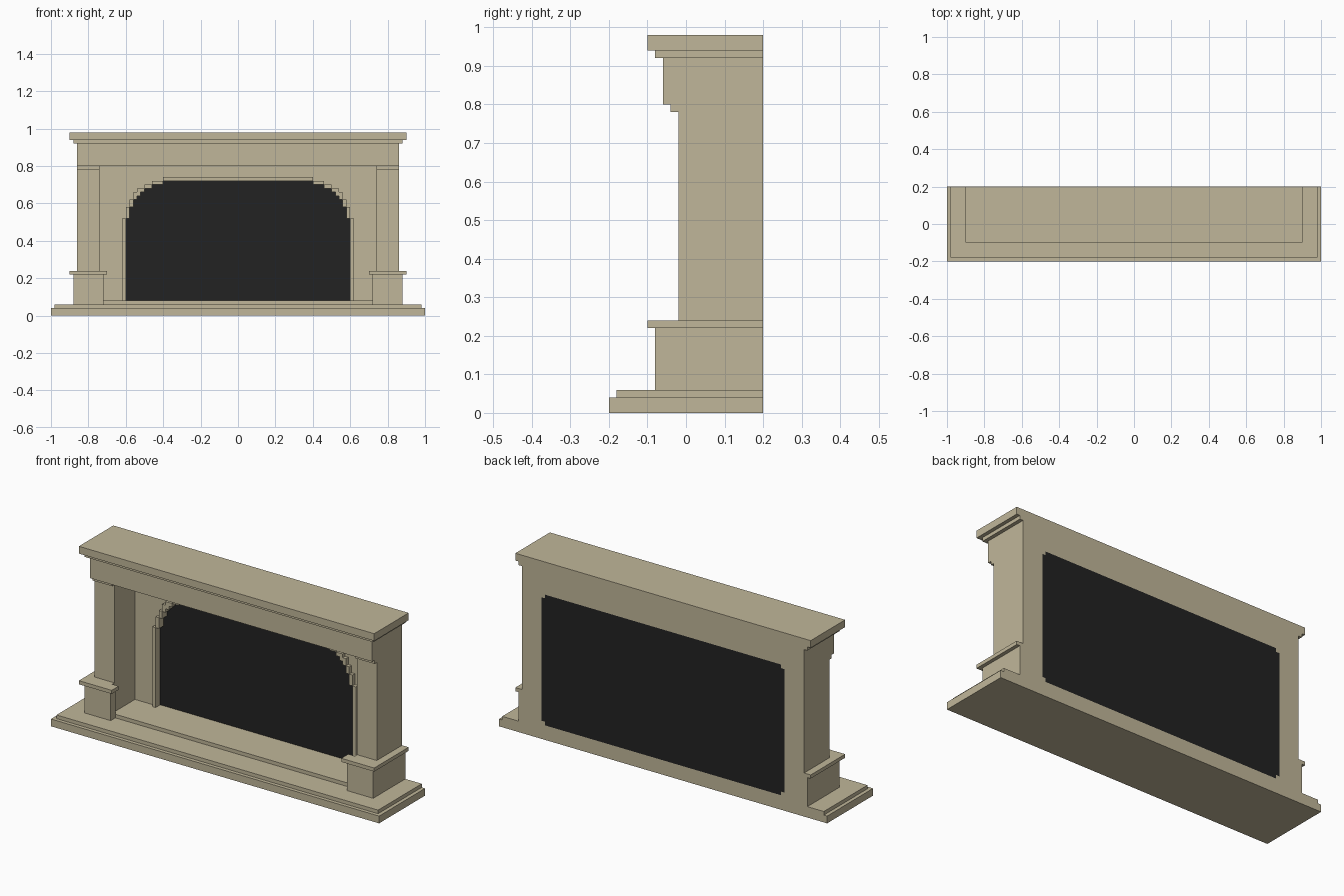
import bpy, bmesh, math

cube = bpy.data.objects.get("Cube")
if cube:
    bpy.data.objects.remove(cube, do_unlink=True)


def material(name, rgb):
    m = bpy.data.materials.new(name)
    m.use_nodes = True
    m.diffuse_color = (*rgb, 1)
    m.node_tree.nodes["Principled BSDF"].inputs["Base Color"].default_value = (*rgb, 1)
    return m


STONE = material("pale_stone", (0.53, 0.47, 0.32))
SOOT = material("soot_black", (0.016, 0.016, 0.016))
U = 0.02      # block size used for every step
BACK = 0.20   # common rear plane


def finish(name, bm, mat):
    bmesh.ops.recalc_face_normals(bm, faces=bm.faces[:])
    mesh = bpy.data.meshes.new(name)
    bm.to_mesh(mesh)
    bm.free()
    mesh.materials.append(mat)
    ob = bpy.data.objects.new(name, mesh)
    bpy.context.collection.objects.link(ob)
    return ob


def add_box(bm, x, y, z):
    verts = bmesh.ops.create_cube(bm, size=1)["verts"]
    for v in verts:
        v.co = [lo + (c + 0.5) * (hi - lo) for c, (lo, hi) in zip(v.co, (x, y, z))]


def boxes(name, spans, mat=STONE):
    bm = bmesh.new()
    for x, y, z in spans:
        add_box(bm, x, y, z)
    return finish(name, bm, mat)


def prism(name, outline, axis, lo, hi, mat=STONE):
    """Extrude a 2D outline along y (outline in x, z) or z (outline in x, y)."""
    bm = bmesh.new()
    place = (lambda a, b: (a, lo, b)) if axis == "y" else (lambda a, b: (a, b, lo))
    face = bm.faces.new([bm.verts.new(place(a, b)) for a, b in outline])
    new = bmesh.ops.extrude_face_region(bm, geom=[face])["geom"]
    for v in new:
        if isinstance(v, bmesh.types.BMVert):
            v.co["xyz".index(axis)] = hi
    return finish(name, bm, mat)


def mirrored(pts):
    return [(-a, b) for a, b in reversed(pts)]


# Full-width slabs: name, half width, front y, bottom z, top z
for name, w, front, z0, z1 in (
    ("base_slab", 1.00, -0.20, 0.00, 0.04),
    ("base_step", 0.98, -0.18, 0.04, 0.06),
    ("hearth", 0.74, -0.04, 0.06, 0.08),
    ("frieze", 0.86, -0.06, 0.80, 0.92),
    ("cornice", 0.88, -0.08, 0.92, 0.94),
    ("mantel_shelf", 0.90, -0.10, 0.94, 0.98),
):
    boxes(name, [((-w, w), (front, BACK), (z0, z1))])

# Side pillars with plinth, plinth cap and capital
for side, s in (("left", 1), ("right", -1)):
    def span(a, b):
        return tuple(sorted((s * a, s * b)))

    boxes(side + "_pillar", [(span(0.74, 0.86), (-0.02, BACK), (0.24, 0.80))])
    boxes(side + "_capital", [(span(0.74, 0.86), (-0.04, -0.02), (0.78, 0.80))])
    for part, inner, outer, front, z0, z1 in (
        ("plinth", 0.72, 0.88, -0.08, 0.06, 0.22),
        ("plinth_cap", 0.70, 0.90, -0.10, 0.22, 0.24),
    ):
        shape = [(inner, front), (outer, front), (outer, BACK),
                 (0.74, BACK), (0.74, -0.04), (inner, -0.04)]
        prism(f"{side}_{part}", [(s * a, b) for a, b in shape], "z", z0, z1)

# Stepped arch: block rows of a quarter circle centred at (CX, CZ)
CX, CZ = 0.40, 0.52


def reach(row, radius):
    """Half width covered by the circle in a row of blocks above CZ."""
    dz = (row + 0.5) * U
    n = sum(1 for i in range(10) if math.hypot((i + 0.5) * U, dz) < radius)
    return CX + n * U


# Wall behind the arch, with the stepped opening
steps = [(0.60, 0.08)]
for row in range(10):
    w, z = reach(row, 0.20), CZ + row * U
    if abs(w - steps[-1][0]) > 1e-6:
        steps += [(steps[-1][0], z), (w, z)]
steps.append((steps[-1][0], 0.72))
wall = [(0.74, 0.80), (0.74, 0.08)] + steps
prism("back_wall", wall + mirrored(wall), "y", 0.16, 0.18)

# Raised trim round the opening
TY = (0.14, 0.18)
trim = [((-CX, CX), TY, (0.72, 0.74))]
for s in (1, -1):
    trim.append((tuple(sorted((s * 0.60, s * 0.62))), TY, (0.08, CZ)))
    for row in range(10):
        a, b = reach(row, 0.18), reach(row, 0.20)
        z = CZ + row * U
        trim.append((tuple(sorted((s * a, s * b))), TY, (z, z + U)))
boxes("arch_trim", trim)

# Dark firebox panel with notched corners, filled by small stone blocks
half = [(0.72, 0.80), (0.72, 0.78), (0.74, 0.78),
        (0.74, 0.10), (0.72, 0.10), (0.72, 0.08)]
prism("firebox_panel", half + mirrored(half), "y", 0.18, BACK, SOOT)
boxes("panel_corner_blocks", [
    (x, (0.18, BACK), z)
    for x in ((-0.74, -0.72), (0.72, 0.74))
    for z in ((0.08, 0.10), (0.78, 0.80))])
